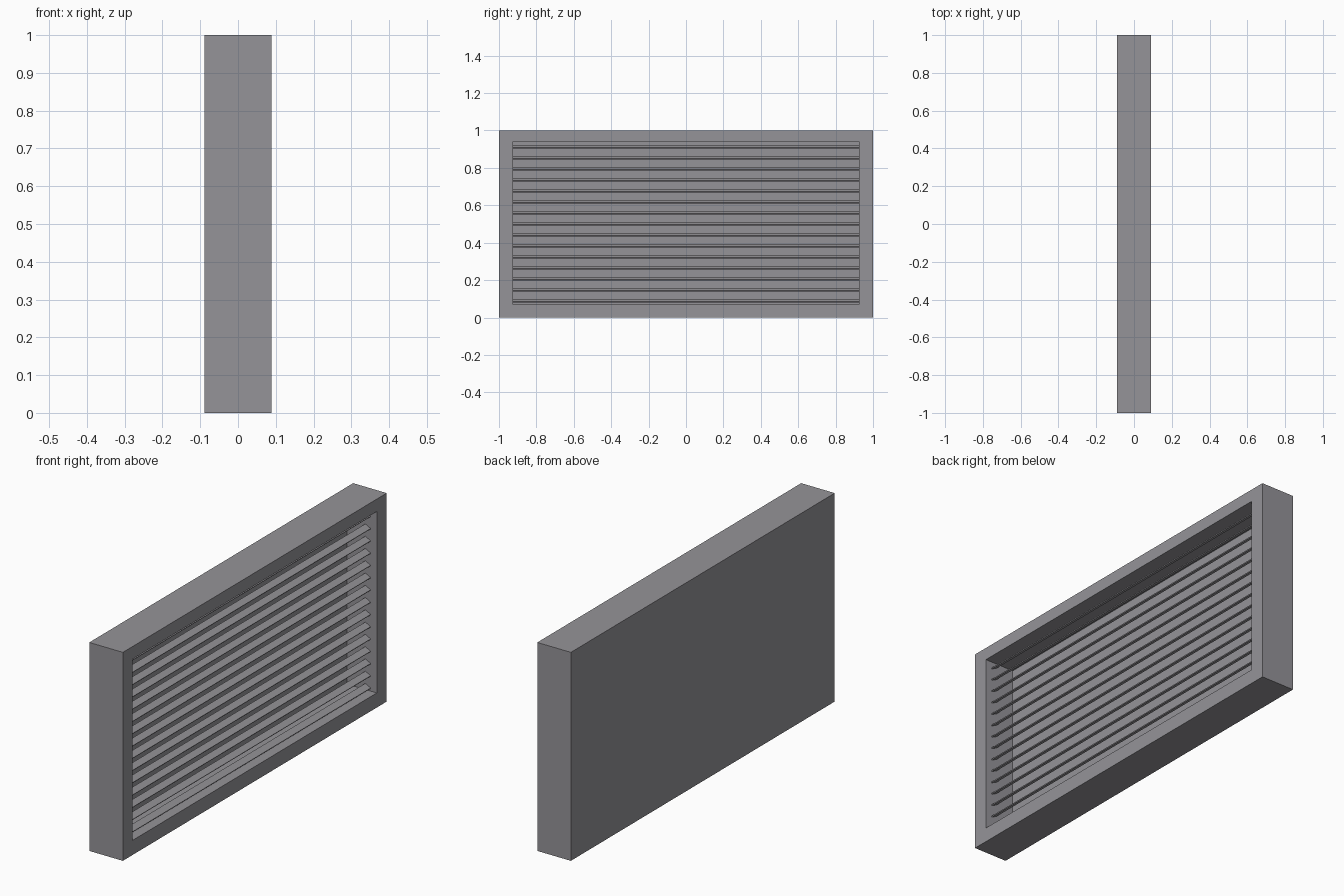
import bpy
import bmesh
from math import radians
from mathutils import Matrix

if "Cube" in bpy.data.objects:
    bpy.data.objects.remove(bpy.data.objects["Cube"], do_unlink=True)

DEPTH, WIDTH, HEIGHT = 0.178, 2.0, 1.0
HALF_OPENING = 0.925
OPENING_LOW, OPENING_HIGH = 0.07, 0.94
BACK_X = -0.068
SLATS = 15
SLAT_LOW, SLAT_HIGH = 0.09, 0.914

grey = bpy.data.materials.new("painted grey metal")
colour = (0.30, 0.295, 0.315, 1)
grey.use_nodes = True
grey.diffuse_color = colour
grey.node_tree.nodes["Principled BSDF"].inputs["Base Color"].default_value = colour


def add_object(name, bm):
    mesh = bpy.data.meshes.new(name)
    bmesh.ops.recalc_face_normals(bm, faces=bm.faces)
    bm.to_mesh(mesh)
    bm.free()
    mesh.materials.append(grey)
    obj = bpy.data.objects.new(name, mesh)
    bpy.context.collection.objects.link(obj)
    return obj


def box(size):
    bm = bmesh.new()
    bmesh.ops.create_cube(bm, size=1)
    bmesh.ops.scale(bm, vec=size, verts=bm.verts)
    return bm


# Casing: a box with its open side inset and pushed back to form the recess
bm = box((DEPTH, WIDTH, HEIGHT))
bmesh.ops.translate(bm, vec=(0, 0, HEIGHT / 2), verts=bm.verts)
face = max(bm.faces, key=lambda f: f.calc_center_median().x)
bmesh.ops.inset_individual(bm, faces=[face], thickness=0.07)
for v in face.verts:
    v.co.y = HALF_OPENING if v.co.y > 0 else -HALF_OPENING
    v.co.z = OPENING_HIGH if v.co.z > HEIGHT / 2 else OPENING_LOW
recess = bmesh.ops.extrude_discrete_faces(bm, faces=[face])["faces"][0]
for v in recess.verts:
    v.co.x = BACK_X
add_object("casing", bm)

# Louvre slats: thin blades sloping down towards the open side
tilt = Matrix.Rotation(radians(27), 3, "Y")
for i in range(SLATS):
    z = SLAT_LOW + (SLAT_HIGH - SLAT_LOW) * i / (SLATS - 1)
    bm = box((0.032, 2 * HALF_OPENING, 0.005))
    bmesh.ops.rotate(bm, cent=(0, 0, 0), matrix=tilt, verts=bm.verts)
    slat = add_object(f"louvre_slat_{i + 1}", bm)
    slat.location = (0.041, 0, z)
